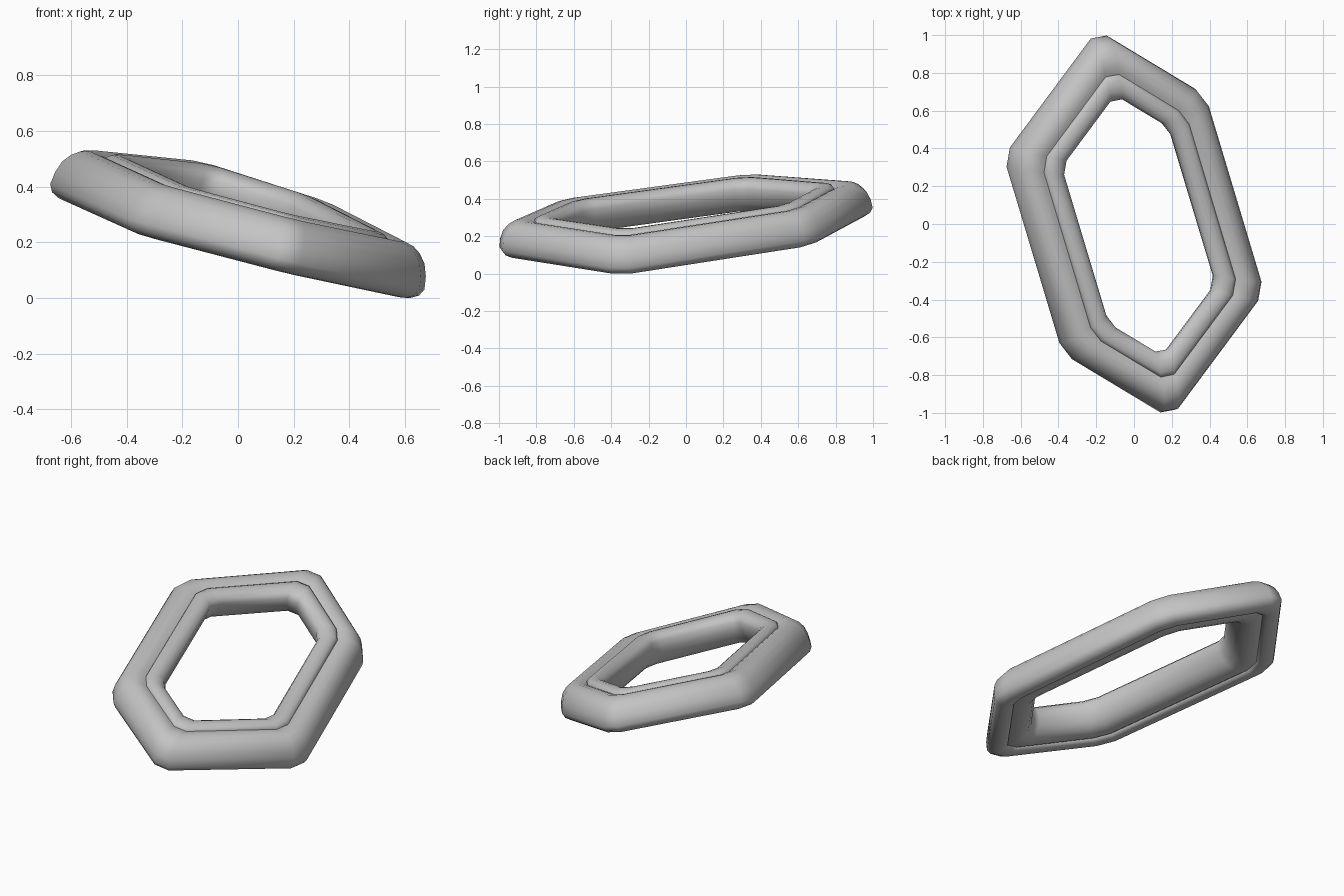
import bpy
import bmesh
from math import cos, sin, radians
from mathutils import Vector

cube = bpy.data.objects.get("Cube")
if cube:
    bpy.data.objects.remove(cube, do_unlink=True)

# One plain grey material
grey = bpy.data.materials.new("plain_grey")
grey.use_nodes = True
grey.diffuse_color = (0.55, 0.55, 0.55, 1)
grey.node_tree.nodes["Principled BSDF"].inputs["Base Color"].default_value = grey.diffuse_color

# Outer hexagon: direction and distance of three sides, repeated opposite
half = [(16.7, 0.557), (58.9, 0.781), (143.4, 0.767)]
sides = half + [(a + 180, d) for a, d in half]

# Leaning cross-section as (inset from outer wall, height above mid plane);
# the inner half is the outer half turned by half a turn and raised
WIDTH, RAISE = 0.255, 0.013
outer_half = [(0.1, -0.081), (0.085, -0.092), (0.06, -0.097), (0.036, -0.093), (0.012, -0.078),
              (0.0, -0.052), (0.006, -0.005), (0.02, 0.038), (0.042, 0.069), (0.068, 0.089),
              (0.1, 0.098), (0.13, 0.094), (0.152, 0.085)]
section = outer_half + [(WIDTH - d, RAISE - h) for d, h in outer_half]

# Tilted plane of the ring, with its far corners bowed up a little
SLOPE_X, SLOPE_Y, BOW = -0.25, 0.07, 0.032
normal = Vector((-SLOPE_X, -SLOPE_Y, 1)).normalized()


def corner(side_a, side_b, inset):
    """Meeting point of two inset sides."""
    (a, p), (b, q) = side_a, side_b
    a, b, p, q = radians(a), radians(b), p - inset, q - inset
    det = sin(b - a)
    return Vector(((p * sin(b) - q * sin(a)) / det, (q * cos(a) - p * cos(b)) / det))


def hexagon(inset):
    """Hexagon outline with chamfered corners."""
    n = len(sides)
    sharp = [corner(sides[i], sides[(i + 1) % n], inset) for i in range(n)]
    cut = 0.058 - 0.06 * inset
    outline = []
    for i, c in enumerate(sharp):
        for other in (sharp[i - 1], sharp[(i + 1) % n]):
            outline.append(c + (other - c).normalized() * cut)
    return outline


def on_plane(p):
    """Lift a flat point onto the tilted plane."""
    return Vector((p.x, p.y, SLOPE_X * p.x + SLOPE_Y * p.y + BOW * p.y ** 2))


# Ring surface: one hexagon per section point, bridged together
bm = bmesh.new()
loops = [[bm.verts.new(on_plane(p) + normal * height) for p in hexagon(inset)]
         for inset, height in section]
for i, loop in enumerate(loops):
    following = loops[(i + 1) % len(loops)]
    for j in range(len(loop)):
        k = (j + 1) % len(loop)
        bm.faces.new((loop[j], loop[k], following[k], following[j]))
bmesh.ops.recalc_face_normals(bm, faces=bm.faces)

# Centre the ring and stand it on the floor
low = Vector([min(v.co[i] for v in bm.verts) for i in range(3)])
high = Vector([max(v.co[i] for v in bm.verts) for i in range(3)])
middle = (low + high) / 2
bmesh.ops.translate(bm, verts=bm.verts, vec=(-middle.x, -middle.y, -low.z))

mesh = bpy.data.meshes.new("hexagonal_ring")
bm.to_mesh(mesh)
bm.free()
mesh.materials.append(grey)
ring = bpy.data.objects.new("hexagonal_ring", mesh)
bpy.context.collection.objects.link(ring)

# Smooth shading with sharp lip creases
bpy.ops.object.select_all(action="DESELECT")
ring.select_set(True)
bpy.context.view_layer.objects.active = ring
bpy.ops.object.shade_smooth_by_angle(angle=radians(46))
